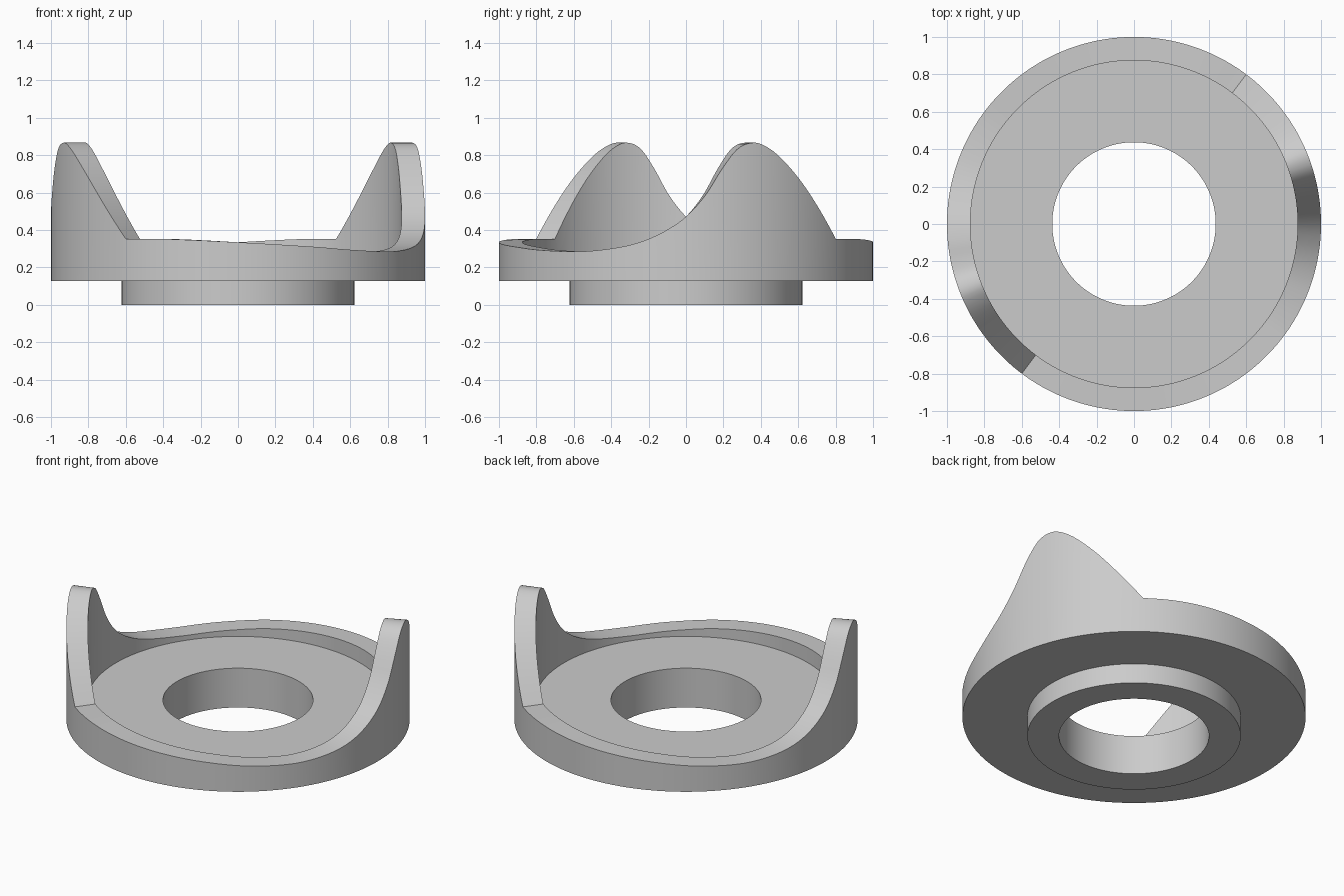
import bpy, bmesh, math

cube = bpy.data.objects.get("Cube")
if cube:
    bpy.data.objects.remove(cube, do_unlink=True)

# Single grey finish
grey = bpy.data.materials.new("light grey")
grey.use_nodes = True
colour = (0.6, 0.6, 0.6, 1)
grey.diffuse_color = colour
grey.node_tree.nodes["Principled BSDF"].inputs["Base Color"].default_value = colour

STEPS = 240
CREASE = math.radians(53.13)
HOLE, BOSS, WALL, OUTER = 0.437, 0.622, 0.875, 1.0
UNDERSIDE, FLOOR = 0.128, 0.253

# Rim height against degrees clockwise from the crease, repeated every half turn
RIM = [(0, .353), (14.4, .645), (23, .79), (28, .848), (32, .867), (37, .835),
       (42, .727), (47, .59), (53, .473), (59, .40), (65, .35), (71, .318),
       (77, .30), (83, .289), (90, .284), (106, .294), (119, .31),
       (143, .334), (165, .351), (180, .353)]


def slope(i):
    a, b = RIM[max(i - 1, 0)], RIM[min(i + 1, len(RIM) - 1)]
    return (b[1] - a[1]) / (b[0] - a[0])


def rim_height(deg):
    """Smooth cubic through the rim points."""
    deg %= 180
    i = max(k for k in range(len(RIM) - 1) if RIM[k][0] <= deg)
    (x0, z0), (x1, z1) = RIM[i], RIM[i + 1]
    w = x1 - x0
    t = (deg - x0) / w
    s = 1 - t
    return (s * s * (1 + 2 * t) * z0 + t * t * (3 - 2 * t) * z1
            + w * t * s * (s * slope(i) - t * slope(i + 1)))


def swept_ring(name, section):
    """Sweep a closed (radius, height) section, which may vary with angle, round z."""
    bm = bmesh.new()
    rings = []
    for k in range(STEPS):
        deg = 360 * k / STEPS
        a = CREASE - math.radians(deg)
        rings.append([bm.verts.new((r * math.cos(a), r * math.sin(a), z))
                      for r, z in section(deg)])
    for k, ring in enumerate(rings):
        after = rings[(k + 1) % STEPS]
        n = len(ring)
        for j in range(n):
            m = (j + 1) % n
            bm.faces.new((ring[j], ring[m], after[m], after[j]))
    bmesh.ops.recalc_face_normals(bm, faces=bm.faces)
    mesh = bpy.data.meshes.new(name)
    bm.to_mesh(mesh)
    bm.free()
    mesh.materials.append(grey)
    obj = bpy.data.objects.new(name, mesh)
    bpy.context.collection.objects.link(obj)
    bpy.ops.object.select_all(action='DESELECT')
    obj.select_set(True)
    bpy.context.view_layer.objects.active = obj
    bpy.ops.object.shade_smooth_by_angle(angle=math.radians(30))
    return obj


# Boss, flange, floor and twin-peaked cam wall in one turned body
def cam_section(deg):
    top = rim_height(deg)
    return [(HOLE, 0), (BOSS, 0), (BOSS, UNDERSIDE), (OUTER, UNDERSIDE),
            (OUTER, top), (WALL, top), (WALL, FLOOR), (HOLE, FLOOR)]


swept_ring("cam_ring", cam_section)
